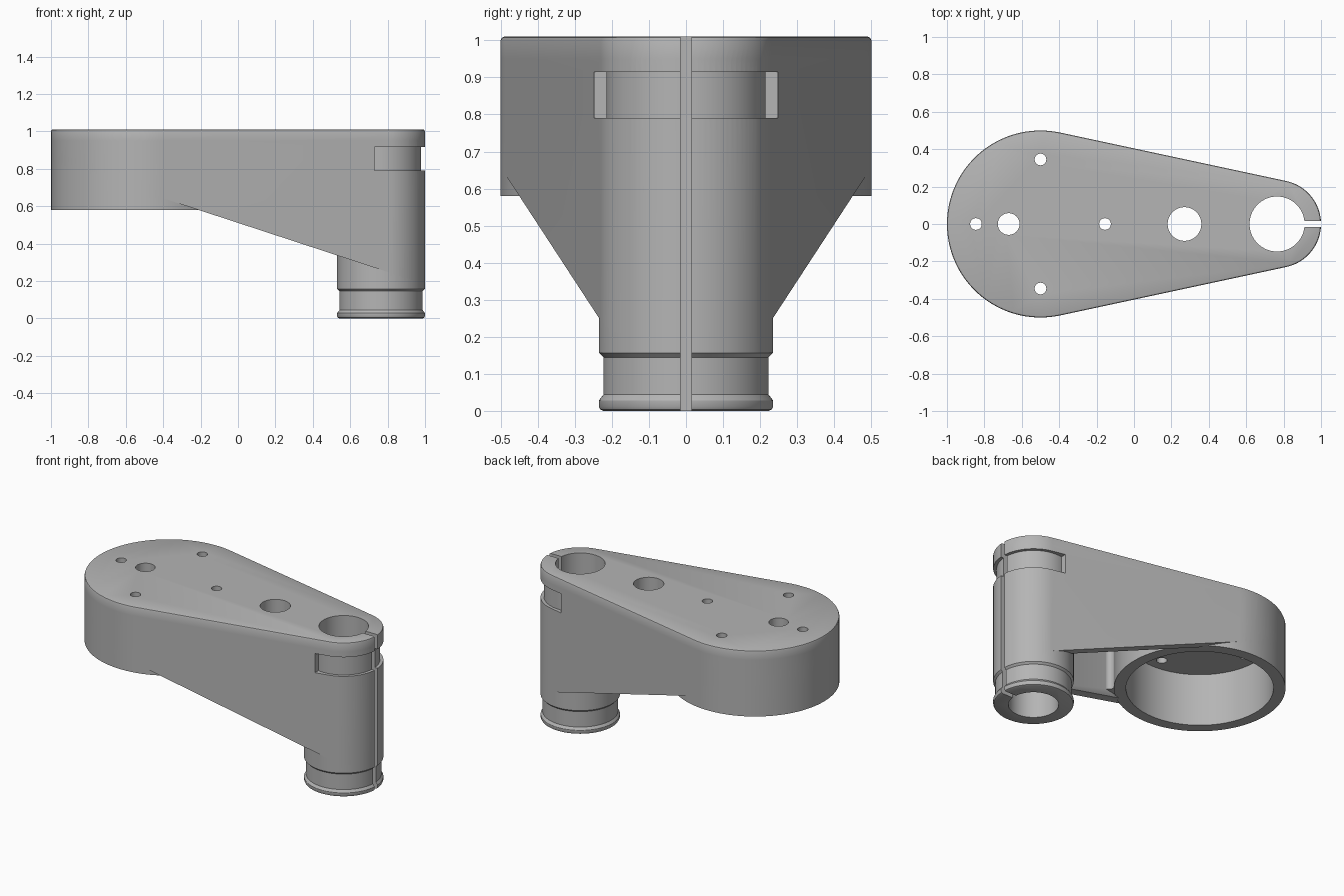
import bpy, bmesh, math

if "Cube" in bpy.data.objects:
    bpy.data.objects.remove(bpy.data.objects["Cube"], do_unlink=True)

CUP_X, CUP_R = -0.5, 0.5
COL_X, COL_R = 0.765, 0.235
TOP, CEILING = 1.01, 0.92
TANGENT = math.acos((CUP_R - COL_R) / (COL_X - CUP_X))

metal = bpy.data.materials.new("cast grey")
metal.use_nodes = True
grey = (0.46, 0.46, 0.46, 1)
metal.diffuse_color = grey
metal.node_tree.nodes["Principled BSDF"].inputs["Base Color"].default_value = grey


def arc(cx, cy, r, a0, a1, n):
    return [(cx + r * math.cos(a0 + (a1 - a0) * i / n),
             cy + r * math.sin(a0 + (a1 - a0) * i / n)) for i in range(n + 1)]


def disc(cx, r, cy=0):
    # Full circle sharing its points with the body outline
    near = arc(cx, cy, r, -TANGENT, TANGENT, 40)
    far = arc(cx, cy, r, TANGENT, 2 * math.pi - TANGENT, 56)
    return near + far[1:-1]


def outline(dr=0):
    # Two circles joined by tangent lines
    return (arc(COL_X, 0, COL_R + dr, -TANGENT, TANGENT, 40)
            + arc(CUP_X, 0, CUP_R + dr, TANGENT, 2 * math.pi - TANGENT, 56))


def loft(name, layers, upright=True):
    # Stack of matching outlines, closed at both ends
    bm = bmesh.new()
    rings = []
    for h, pts in layers:
        rings.append([bm.verts.new((x, y, h) if upright else (x, h, y)) for x, y in pts])
    for a, b in zip(rings, rings[1:]):
        for i in range(len(a)):
            j = (i + 1) % len(a)
            bm.faces.new((a[i], a[j], b[j], b[i]))
    bm.faces.new(rings[0][::-1])
    bm.faces.new(rings[-1])
    bmesh.ops.recalc_face_normals(bm, faces=bm.faces)
    mesh = bpy.data.meshes.new(name)
    bm.to_mesh(mesh)
    bm.free()
    mesh.materials.append(metal)
    ob = bpy.data.objects.new(name, mesh)
    bpy.context.collection.objects.link(ob)
    return ob


def prism(name, pts, z0, z1, upright=True):
    return loft(name, [(z0, pts), (z1, pts)], upright)


def combine(target, tool, operation):
    mod = target.modifiers.new(tool.name, 'BOOLEAN')
    mod.operation, mod.object, mod.solver = operation, tool, 'EXACT'
    bpy.context.view_layer.objects.active = target
    bpy.ops.object.modifier_apply(modifier=mod.name)
    bpy.data.objects.remove(tool, do_unlink=True)


# Arm with a softened top rim, hollowed from below
arm = loft("bracket_arm", [(0.1, outline()), (TOP - 0.01, outline()),
                           (TOP - 0.003, outline(-0.003)), (TOP, outline(-0.01))])
combine(arm, prism("arm_cavity", outline(-0.06), 0, CEILING), 'DIFFERENCE')


# Sloping lower edge of the side walls
def slope(x):
    return 0.64 - 0.328 * (x + 0.395)


wedge = [(-1.2, slope(-1.2)), (1.2, slope(1.2)), (1.2, -0.5), (-1.2, -0.5)]
combine(arm, prism("slope_cutter", wedge, -1, 1, False), 'DIFFERENCE')

# Round motor cup
combine(arm, prism("motor_cup", disc(CUP_X, CUP_R), 0.58, 0.95), 'UNION')

# Clamp column with a grooved collar at its foot
collar = [(0, -0.012), (0.004, -0.004), (0.012, 0), (0.028, 0), (0.034, -0.004),
          (0.044, -0.012), (0.145, -0.012), (0.157, 0), (0.95, 0)]
combine(arm, loft("clamp_column", [(z, disc(COL_X, COL_R + d)) for z, d in collar]), 'UNION')

# Fillets where the side walls meet the cup
for s in (-1, 1):
    fillet = arc(-0.086, 0.33, 0.032, math.radians(218.6), TANGENT, 10) + [(-0.275, 0.424)]
    combine(arm, prism("wall_fillet", [(x, s * y) for x, y in fillet], 0.585, 0.95), 'UNION')

# Motor pocket, column bore and the holes in the top plate
combine(arm, prism("motor_pocket", disc(CUP_X, 0.43), 0.4, CEILING), 'DIFFERENCE')
combine(arm, prism("column_bore", disc(COL_X, 0.147), -0.2, 1.2), 'DIFFERENCE')
holes = [(0.27, 0, 0.09), (-0.67, 0, 0.058)]
for k in range(4):
    a = k * math.pi / 2
    holes.append((CUP_X + 0.345 * math.cos(a), 0.345 * math.sin(a), 0.031))
for x, y, r in holes:
    combine(arm, prism("plate_hole", disc(x, r, y), 0.7, 1.2), 'DIFFERENCE')

# Strap recess wrapped around the column
a = math.acos((0.73 - COL_X) / 0.215)
recess = arc(COL_X, 0, 0.215, -a, a, 48) + [(0.73, 0.4), (1.2, 0.4), (1.2, -0.4), (0.73, -0.4)]
combine(arm, prism("strap_recess", recess, 0.79, 0.915), 'DIFFERENCE')

# Clamping slit
slit = [(0.8, -0.015), (1.2, -0.015), (1.2, 0.015), (0.8, 0.015)]
combine(arm, prism("clamp_slit", slit, -0.2, 1.2), 'DIFFERENCE')

bpy.ops.object.select_all(action='DESELECT')
arm.select_set(True)
bpy.context.view_layer.objects.active = arm
bpy.ops.object.shade_smooth_by_angle(angle=math.radians(30))
